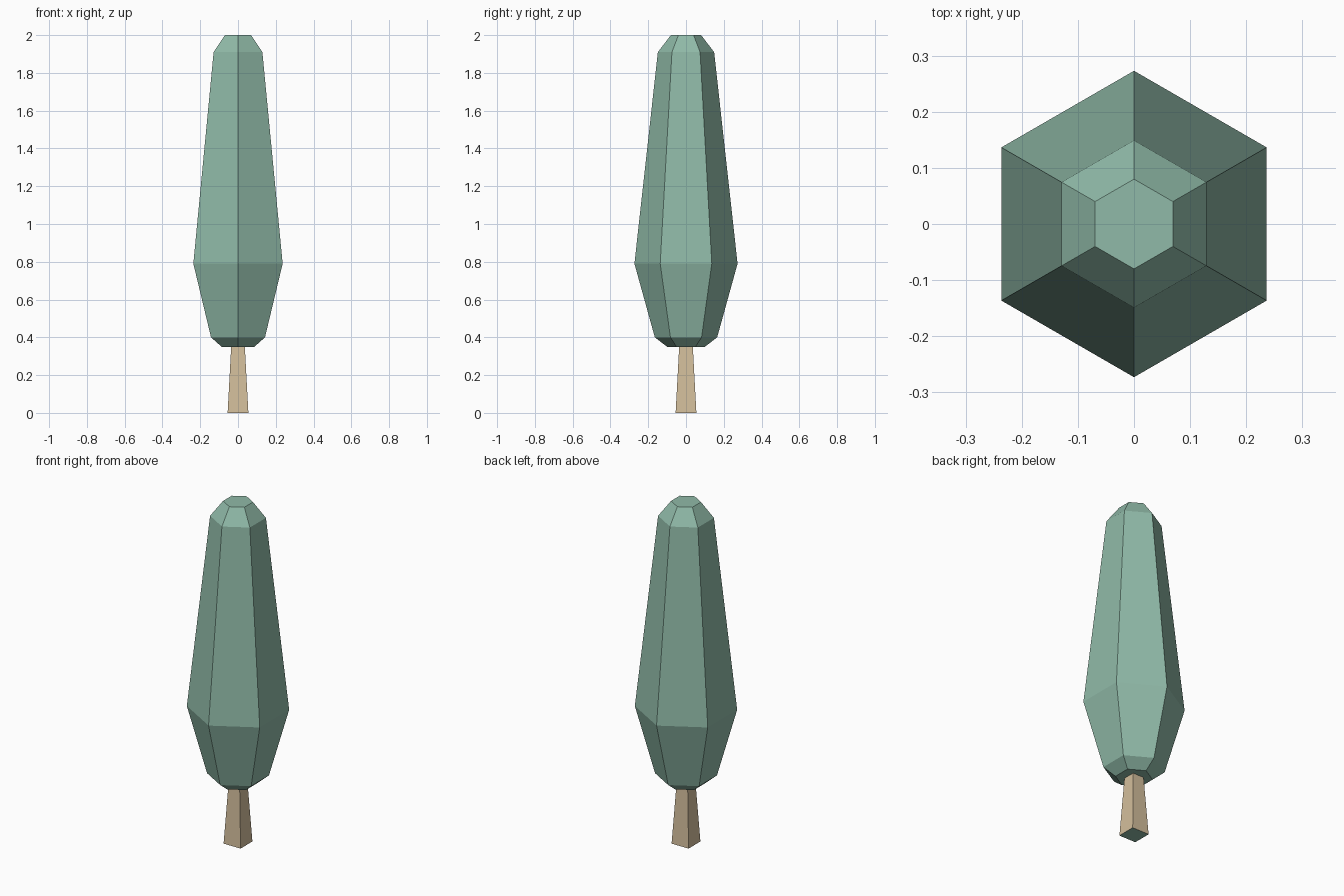
import bpy, bmesh, math

if "Cube" in bpy.data.objects:
    bpy.data.objects.remove(bpy.data.objects["Cube"])


def material(name, rgb):
    """Flat material from 0-255 sRGB values, converted to linear."""
    m = bpy.data.materials.new(name)
    lin = [((c / 255 + 0.055) / 1.055) ** 2.4 for c in rgb]
    m.diffuse_color = (*lin, 1)
    m.use_nodes = True
    m.node_tree.nodes["Principled BSDF"].inputs["Base Color"].default_value = m.diffuse_color
    return m


def lathe(name, sides, start, rings, mats):
    """Faceted solid from (radius, z) rings, capped at both ends."""
    bm = bmesh.new()
    loops = []
    for r, z in rings:
        angles = [start + i * math.tau / sides for i in range(sides)]
        loops.append([bm.verts.new((r * math.cos(a), r * math.sin(a), z)) for a in angles])
    for lo, hi in zip(loops, loops[1:]):
        for i in range(sides):
            j = (i + 1) % sides
            bm.faces.new((lo[i], lo[j], hi[j], hi[i]))
    bm.faces.new(loops[0][::-1])
    bm.faces.new(loops[-1])
    bm.normal_update()
    me = bpy.data.meshes.new(name)
    bm.to_mesh(me)
    bm.free()
    for m in mats:
        me.materials.append(m)
    ob = bpy.data.objects.new(name, me)
    bpy.context.collection.objects.link(ob)
    return ob


green = material("leaf green", (144, 186, 168))
wood = material("light wood", (211, 190, 156))

# Foliage: tall hexagonal crown with corners facing front and back
lathe("foliage", 6, math.pi / 2,
      [(0.10, 0.35), (0.165, 0.40), (0.273, 0.79), (0.149, 1.91), (0.08, 2.0)], [green])

# Trunk: tapered square post whose underside is green
trunk = lathe("trunk", 4, math.pi / 4,
              [(0.055 * math.sqrt(2), 0), (0.036 * math.sqrt(2), 0.352)], [wood, green])
for p in trunk.data.polygons:
    p.material_index = 1 if p.normal.z < -0.9 else 0
